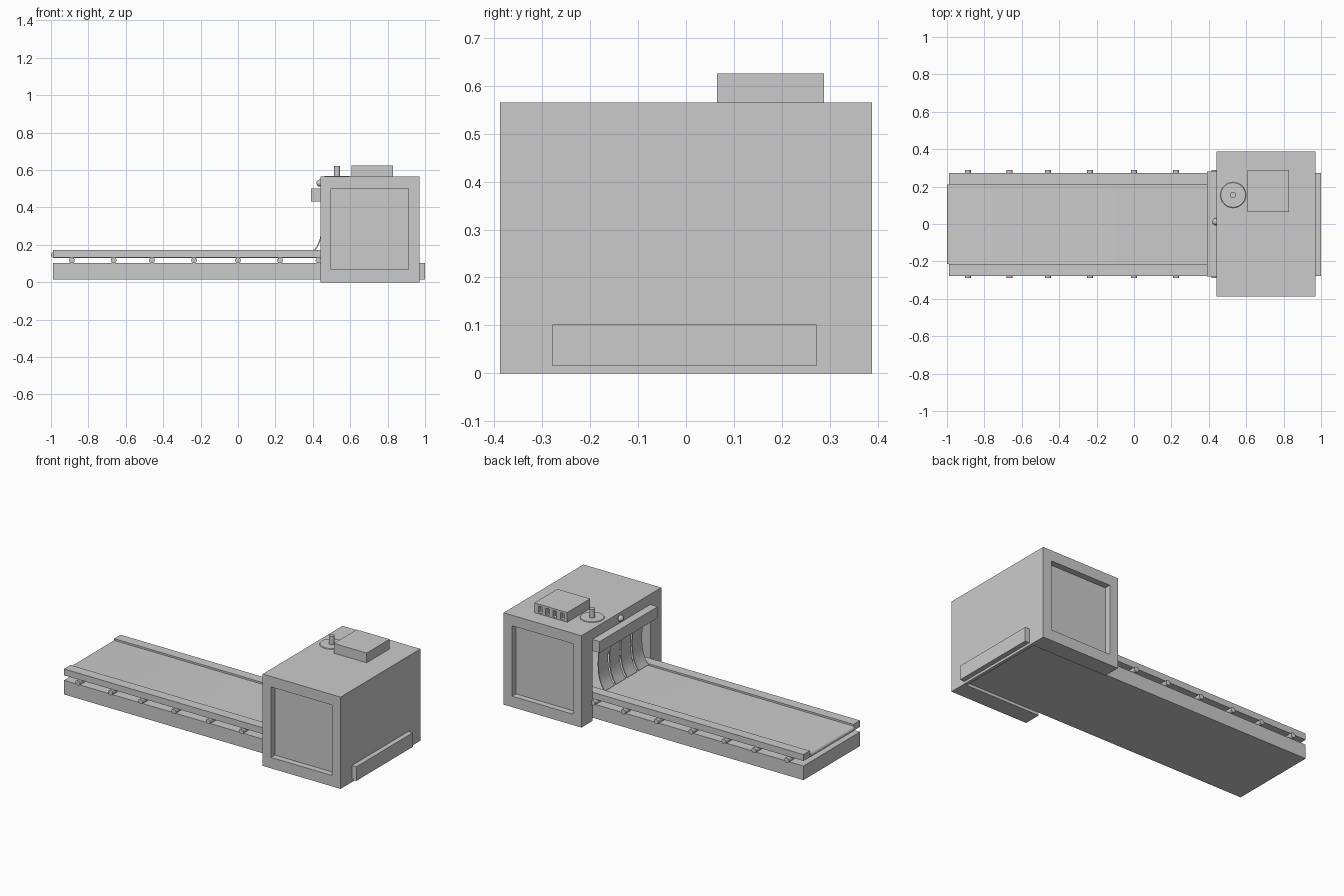
import bpy, bmesh, math
from mathutils import Matrix

if "Cube" in bpy.data.objects:
    bpy.data.objects.remove(bpy.data.objects["Cube"])


def finish(bm, name):
    bmesh.ops.recalc_face_normals(bm, faces=bm.faces)
    mesh = bpy.data.meshes.new(name)
    bm.to_mesh(mesh)
    bm.free()
    ob = bpy.data.objects.new(name, mesh)
    bpy.context.collection.objects.link(ob)
    return ob


def box(name, x0, x1, y0, y1, z0, z1):
    bm = bmesh.new()
    bmesh.ops.create_cube(bm, size=1)
    for v in bm.verts:
        v.co = ((x0 + x1) / 2 + v.co.x * (x1 - x0),
                (y0 + y1) / 2 + v.co.y * (y1 - y0),
                (z0 + z1) / 2 + v.co.z * (z1 - z0))
    return finish(bm, name)


def smooth(ob):
    bpy.ops.object.select_all(action='DESELECT')
    ob.select_set(True)
    bpy.context.view_layer.objects.active = ob
    bpy.ops.object.shade_smooth_by_angle(angle=math.radians(35))


def extrude_xz(name, pts, y0, y1):
    bm = bmesh.new()
    face = bm.faces.new([bm.verts.new((x, y0, z)) for x, z in pts])
    new = bmesh.ops.extrude_face_region(bm, geom=[face])['geom']
    for v in new:
        if isinstance(v, bmesh.types.BMVert):
            v.co.y = y1
    ob = finish(bm, name)
    smooth(ob)
    return ob


def cylinder(name, loc, r1, r2, depth, axis='Z', sides=24):
    bm = bmesh.new()
    bmesh.ops.create_cone(bm, cap_ends=True, segments=sides, radius1=r1, radius2=r2, depth=depth)
    if axis == 'Y':
        bm.transform(Matrix.Rotation(math.pi / 2, 4, 'X'))
    bm.transform(Matrix.Translation(loc))
    ob = finish(bm, name)
    smooth(ob)
    return ob


def cut(ob, cutters):
    for c in cutters:
        c.hide_render = True
        m = ob.modifiers.new("cut", 'BOOLEAN')
        m.operation, m.solver, m.object = 'DIFFERENCE', 'EXACT', c
        bpy.context.view_layer.objects.active = ob
        bpy.ops.object.modifier_apply(modifier=m.name)
        bpy.data.objects.remove(c)


# scanner housing: tunnel open on the infeed side, recessed panels on both flanks
housing = box("housing", 0.44, 0.97, -0.388, 0.388, 0, 0.565)
cut(housing, [
    box("tunnel_cutter", 0.3, 0.95, -0.282, 0.282, -0.1, 0.46),
    box("front_panel_cutter", 0.497, 0.912, -0.5, -0.35, 0.067, 0.5),
    box("back_panel_cutter", 0.497, 0.912, 0.35, 0.5, 0.067, 0.5),
])

# conveyor bed and side rails
box("conveyor_bed", -0.99, 1.0, -0.278, 0.272, 0.015, 0.102)
box("front_rail", -0.99, 0.95, -0.278, -0.215, 0.133, 0.172)
box("back_rail", -0.99, 0.95, 0.21, 0.272, 0.133, 0.172)

# belt loop with rounded ends
r, zc, n = 0.015, 0.146, 10
belt = []
for cx, start in ((-0.985, 0.5), (0.935, 1.5)):
    for i in range(n + 1):
        a = math.pi * (start + i / n)
        belt.append((cx + r * math.cos(a), zc + r * math.sin(a)))
extrude_xz("belt", belt, -0.215, 0.21)

# rollers under the belt
for i, x in enumerate((-0.888, -0.665, -0.46, -0.235, 0.0, 0.225, 0.43, 0.65, 0.87)):
    cylinder(f"roller_{i}", (x, 0, 0.117), 0.0155, 0.0155, 0.58, 'Y', 16)

# header bar and curtain strips curling out over the belt
box("curtain_header", 0.39, 0.442, -0.282, 0.282, 0.432, 0.502)
path = [(0.442, 0.462), (0.448, 0.32), (0.445, 0.27), (0.437, 0.23),
        (0.423, 0.195), (0.403, 0.167)]
t = 0.005
strip = path + [(x + t, z - t * 0.5) for x, z in reversed(path)]
for i in range(4):
    y = -0.165 + i * 0.11
    extrude_xz(f"curtain_strip_{i}", strip, y - 0.047, y + 0.047)

# indicator lamp above the entry
bm = bmesh.new()
bmesh.ops.create_uvsphere(bm, u_segments=20, v_segments=12, radius=0.019)
bm.transform(Matrix.Translation((0.438, 0.012, 0.53)))
smooth(finish(bm, "entry_lamp"))

# vent box with slots
vent = box("vent_box", 0.607, 0.83, 0.065, 0.288, 0.56, 0.625)
cut(vent, [box(f"slot_cutter_{i}", x - 0.012, x + 0.012, 0.262, 0.3, 0.572, 0.612)
           for i, x in enumerate((0.642, 0.692, 0.742, 0.792))])

# stop button on a shallow round plate
cylinder("button_plate", (0.53, 0.155, 0.566), 0.07, 0.066, 0.006, sides=32)
cylinder("stop_button", (0.53, 0.155, 0.592), 0.016, 0.016, 0.058)
